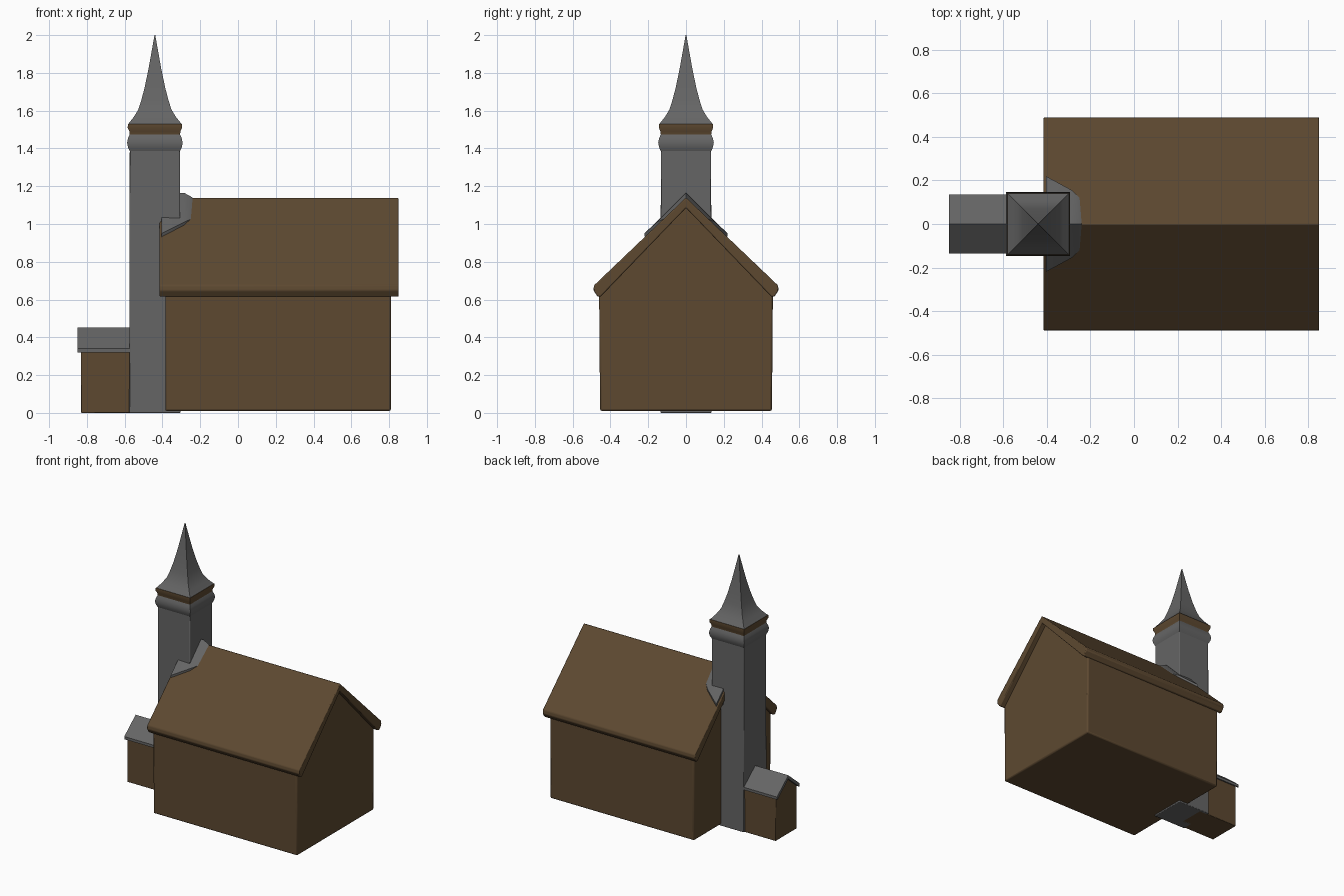
import bpy
import bmesh

if "Cube" in bpy.data.objects:
    bpy.data.objects.remove(bpy.data.objects["Cube"])


def material(name, rgb):
    m = bpy.data.materials.new(name)
    m.diffuse_color = (*rgb, 1)
    m.use_nodes = True
    m.node_tree.nodes["Principled BSDF"].inputs["Base Color"].default_value = m.diffuse_color
    return m


BROWN = material("brown_plaster", (0.11, 0.066, 0.03))
GREY = material("grey_stone", (0.13, 0.13, 0.13))


def loft(name, rings, mat, bevel=0.0):
    """Closed solid through a list of rings with equal point counts."""
    bm = bmesh.new()
    loops = [[bm.verts.new(p) for p in ring] for ring in rings]
    n = len(loops[0])
    for a, b in zip(loops, loops[1:]):
        for i in range(n):
            j = (i + 1) % n
            bm.faces.new((a[i], a[j], b[j], b[i]))
    bm.faces.new(loops[0][::-1])
    bm.faces.new(loops[-1])
    bmesh.ops.recalc_face_normals(bm, faces=bm.faces)
    mesh = bpy.data.meshes.new(name)
    bm.to_mesh(mesh)
    bm.free()
    mesh.materials.append(mat)
    ob = bpy.data.objects.new(name, mesh)
    bpy.context.collection.objects.link(ob)
    if bevel:
        mod = ob.modifiers.new("soft_edges", "BEVEL")
        mod.width = bevel
        mod.segments = 2
    return ob


def along_x(half_profile, x):
    """Mirror a (y, z) half profile that starts and ends on the centre line."""
    pts = half_profile + [(-y, z) for y, z in reversed(half_profile) if y > 0]
    return [(x, y, z) for y, z in pts]


def prism(name, half_profile, x0, x1, mat, bevel=0.0):
    return loft(name, [along_x(half_profile, x) for x in (x0, x1)], mat, bevel)


def square(h, z, cx=-0.44):
    return [(cx + sx * h, sy * h, z)
            for sx, sy in ((-1, -1), (1, -1), (1, 1), (-1, 1))]


# Nave walls with gable ends
prism("nave", [(0, 0.01), (0.455, 0.01), (0.46, 0.64), (0, 1.1)],
      -0.385, 0.81, BROWN, 0.01)

# Nave roof, overhanging on all sides
prism("nave_roof", [(0, 1.085), (0.452, 0.615), (0.468, 0.615), (0.49, 0.648),
                    (0.487, 0.675), (0, 1.14)],
      -0.415, 0.85, BROWN, 0.006)

# Tower shaft
loft("tower", [square(0.136, 0), square(0.133, 1.42)], GREY, 0.005)

# Moulded cornices between shaft and spire
loft("tower_cornice", [square(h, z) for h, z in (
    (0.133, 1.385), (0.142, 1.405), (0.147, 1.43), (0.142, 1.455),
    (0.133, 1.475))], GREY)
loft("belfry_band", [square(h, z) for h, z in (
    (0.133, 1.47), (0.135, 1.49), (0.144, 1.51), (0.143, 1.53))], BROWN)

# Spire with a flared foot
loft("spire", [square(h, z) for h, z in (
    (0.141, 1.53), (0.112, 1.566), (0.088, 1.605), (0.072, 1.655),
    (0.055, 1.72), (0.034, 1.82), (0.002, 2.0))], GREY)

# Flashing where the roof meets the tower
loft("tower_flashing", [along_x(p, x) for p, x in (
    ([(0, 0.95), (0.215, 0.9), (0.22, 0.95), (0, 1.165)], -0.405),
    ([(0, 0.95), (0.15, 0.97), (0.155, 1.01), (0, 1.165)], -0.285),
    ([(0, 0.95), (0.1, 1.0), (0.11, 1.03), (0, 1.14)], -0.24))], GREY)

# Entrance porch and its roof
prism("porch", [(0, 0), (0.125, 0), (0.125, 0.34), (0, 0.43)],
      -0.832, -0.5, BROWN, 0.004)
prism("porch_roof", [(0, 0.425), (0.125, 0.32), (0.135, 0.32), (0.135, 0.34),
                     (0, 0.452)], -0.85, -0.5, GREY)

for ob in bpy.context.scene.objects:
    ob.select_set(True)
bpy.context.view_layer.objects.active = bpy.data.objects["nave"]
bpy.ops.object.shade_smooth_by_angle(angle=0.5)
